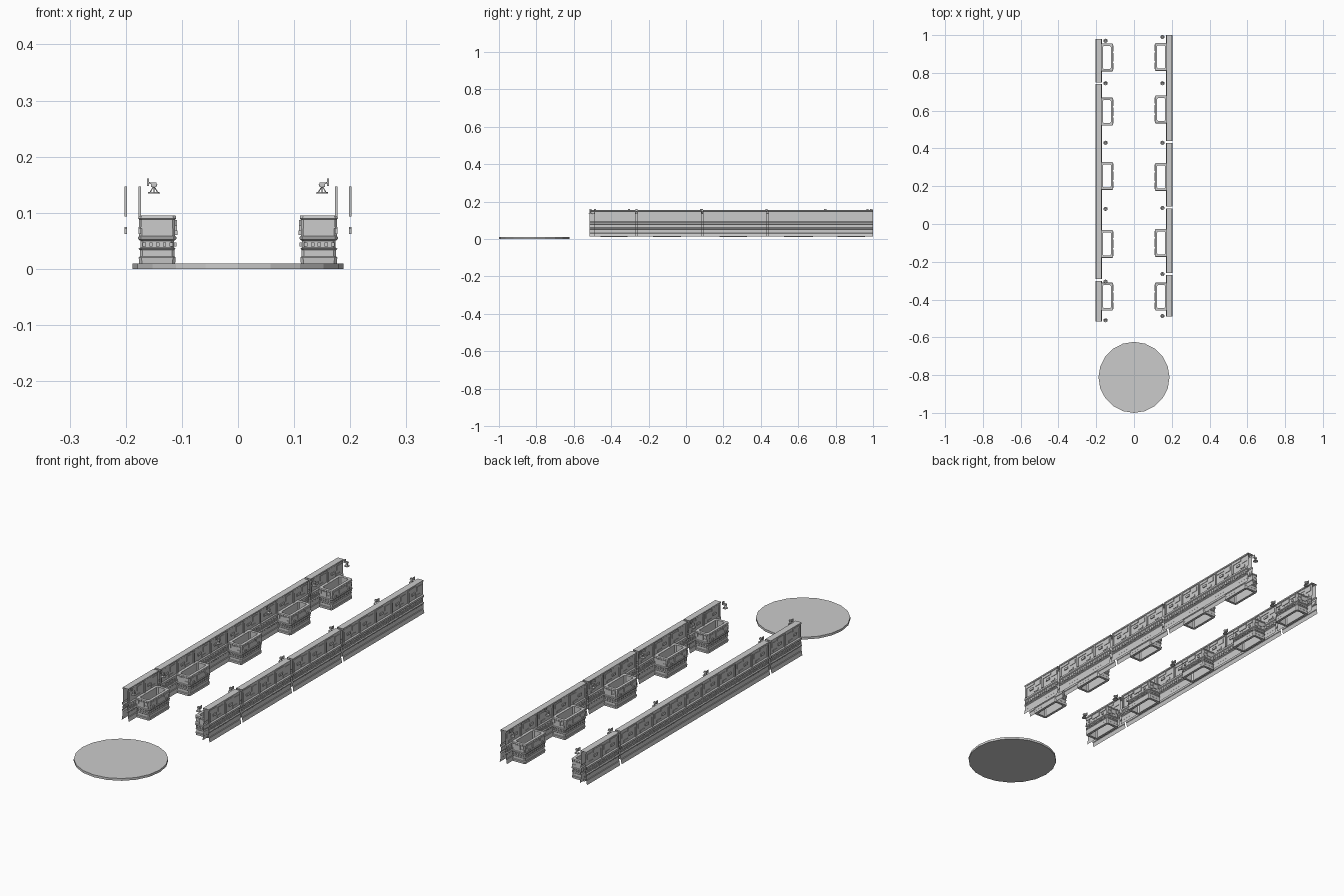
import bpy, bmesh, math
from mathutils import Matrix, Vector

if "Cube" in bpy.data.objects:
    bpy.data.objects.remove(bpy.data.objects["Cube"])

grey = bpy.data.materials.new("stone grey")
grey.diffuse_color = (0.6, 0.6, 0.6, 1)
grey.use_nodes = True
grey.node_tree.nodes["Principled BSDF"].inputs["Base Color"].default_value = grey.diffuse_color


def finish(bm, name, normals=True):
    if normals:
        bmesh.ops.recalc_face_normals(bm, faces=bm.faces)
    mesh = bpy.data.meshes.new(name)
    bm.to_mesh(mesh)
    bm.free()
    mesh.materials.append(grey)
    ob = bpy.data.objects.new(name, mesh)
    bpy.context.collection.objects.link(ob)
    return ob


def box(bm, x0, x1, y0, y1, z0, z1):
    m = Matrix.Translation(((x0 + x1) / 2, (y0 + y1) / 2, (z0 + z1) / 2)) \
        @ Matrix.Diagonal((abs(x1 - x0), abs(y1 - y0), z1 - z0, 1))
    bmesh.ops.create_cube(bm, size=1, matrix=m)


def rod(bm, a, b, r):
    a, b = Vector(a), Vector(b)
    d = b - a
    m = Matrix.Translation((a + b) / 2) @ d.to_track_quat('Z', 'Y').to_matrix().to_4x4()
    bmesh.ops.create_cone(bm, cap_ends=True, segments=6, radius1=r, radius2=r,
                          depth=d.length, matrix=m)


# Wall cross-section: outer face, cap, inner face (distance from middle, height)
WALL = [(.205, .012), (.202, .026), (.202, .030), (.200, .032), (.200, .050),
        (.2035, .053), (.2035, .058), (.199, .060), (.199, .078), (.203, .081),
        (.203, .089), (.198, .093), (.198, .147), (.201, .149), (.201, .155),
        (.173, .155), (.173, .149), (.177, .147), (.177, .093), (.173, .089),
        (.173, .081), (.176, .078), (.176, .060), (.172, .058), (.172, .053),
        (.175, .050), (.175, .032), (.173, .030), (.173, .026), (.170, .012)]


def wall(side, y0, y1, name):
    # open-ended shell
    bm = bmesh.new()
    a = [bm.verts.new((side * x, y0, z)) for x, z in WALL]
    b = [bm.verts.new((side * x, y1, z)) for x, z in WALL]
    for i in range(len(WALL) - 1):
        q = (a[i], b[i], b[i + 1], a[i + 1])
        bm.faces.new(q if side < 0 else q[::-1])
    bmesh.ops.reverse_faces(bm, faces=bm.faces) if side * sum(
        f.normal.x for f in bm.faces) < 0 else None
    finish(bm, name)

    # raised panels, ribs and the row of small blocks
    bm = bmesh.new()
    n = max(2, round((y1 - y0) / .113))
    p = (y1 - y0) / n
    for surf, out in ((.198, .004), (.177, -.004)):
        s0, s1 = side * surf, side * (surf + out)
        half = side * (surf + out / 2)
        for i in range(n):
            y = y0 + i * p
            box(bm, s0, s1, y + .004, y + .012, .093, .147)
            box(bm, s0, half, y + .012, y + p * .55, .135, .147)
            box(bm, s0, s1, y + p * .3, y + p * .5, .113, .123)
            box(bm, s0, half, y + p * .62, y + p * .92, .120, .140)
            box(bm, s0, half, y + p * .55, y + p * .8, .097, .106)
            for k in range(8):
                yk = y + (k + .2) * p / 8
                up = .003 * (k % 3 == 1)
                box(bm, s0, s1, yk, yk + p * .07, .062 + up, .072 + up)
    finish(bm, name + "_panels")


# Each side has its own breaks between sections
BREAKS = {-1: [-.515, -.296, .745, .98], 1: [-.49, -.265, .087, .435, 1.0]}
for side, ys in BREAKS.items():
    label = "left" if side < 0 else "right"
    for i in range(len(ys) - 1):
        wall(side, ys[i] + (.005 if i else 0),
             ys[i + 1] - (.005 if i < len(ys) - 2 else 0), f"{label}_wall_{i + 1}")

# Balcony section: outward offset and height, up the outside and down the inside
BAY = [(-.001, .010), (0, .020), (-.002, .022), (-.002, .034), (0, .036),
       (-.003, .038), (-.003, .050), (.001, .053), (.001, .057), (-.001, .059),
       (-.001, .088), (.001, .090), (0, .095), (-.012, .095), (-.012, .010)]


def balcony(side, yc, name):
    hx, hy, xc = .033, .073, .144
    bm = bmesh.new()
    rings = []
    for off, z in BAY:
        w, l, c = hx + off, hy + off, .005
        pts = [(w, l - c), (w - c, l), (c - w, l), (-w, l - c),
               (-w, c - l), (c - w, -l), (w - c, -l), (w, c - l)]
        rings.append([bm.verts.new((side * xc + x, yc + y, z)) for x, y in pts])
    for i, r in enumerate(rings):
        s = rings[(i + 1) % len(rings)]
        for j in range(8):
            k = (j + 1) % 8
            bm.faces.new((r[j], r[k], s[k], s[j]))
    finish(bm, name)

    # plates and blocks on the three exposed sides
    bm = bmesh.new()
    xf = side * (xc - hx)
    for e in (-1, 1):
        ye = yc + e * (hy - .004)
        yo = yc + e * (hy + .001)
        for u0, u1, z0, z1 in ((-.026, -.012, .076, .087), (-.009, .016, .066, .085),
                               (.018, .029, .072, .088), (-.028, -.012, .060, .072)):
            box(bm, side * xc + side * u0, side * xc + side * u1, ye, yo, z0, z1)
        for k in range(5):
            u = side * xc - .026 + k * .012
            box(bm, u, u + .006, ye, yo, .040, .047)
    for k in range(9):
        y = yc - .064 + k * .0145
        box(bm, xf + side * .004, xf - side * .001, y, y + .008, .040, .047)
    for u0, u1, z0, z1 in ((-.064, -.03, .076, .087), (-.022, .022, .066, .085),
                           (.03, .064, .076, .087)):
        box(bm, xf + side * .002, xf - side * .002, yc + u0, yc + u1, z0, z1)
    # side brackets
    for u in (-.045, .045):
        box(bm, xf + side * .002, xf - side * .003, yc + u - .004, yc + u + .004, .060, .068)
    finish(bm, name + "_panels")


BAYS = {-1: [.882, .595, .255, -.105, -.385], 1: [.885, .607, .25, -.10, -.385]}
for side, ys in BAYS.items():
    for i, y in enumerate(ys):
        balcony(side, y, f"{'left' if side < 0 else 'right'}_balcony_{i + 1}")


def turret(side, y, name):
    # small swivel mount: base, legs, body, barrels and shield
    bm = bmesh.new()
    x = side * .150
    m = Matrix.Translation((x, y, .1355))
    bmesh.ops.create_cone(bm, cap_ends=True, segments=8, radius1=.011, radius2=.010,
                          depth=.003, matrix=m)
    for dx, dy in ((-.007, -.004), (.007, -.004), (0, .007)):
        rod(bm, (x + dx, y + dy, .136), (x, y, .148), .001)
    box(bm, x - .005, x + .005, y - .004, y + .004, .146, .154)
    for dy in (-.003, .003):
        rod(bm, (x - side * .006, y + dy, .149), (x + side * .012, y + dy, .155), .0012)
    box(bm, x + side * .009, x + side * .012, y - .006, y + .006, .148, .161)
    finish(bm, name)


TURRETS = {-1: [.97, .745, .43, .08, -.305, -.51], 1: [.99, .745, .43, .085, -.265, -.487]}
for side, ys in TURRETS.items():
    for i, y in enumerate(ys):
        turret(side, y, f"{'left' if side < 0 else 'right'}_turret_{i + 1}")

# Round platform in front
bm = bmesh.new()
bmesh.ops.create_cone(bm, cap_ends=True, segments=20, radius1=.188, radius2=.188, depth=.01,
                      matrix=Matrix.Translation((0, -.812, .005)))
finish(bm, "round_platform")
